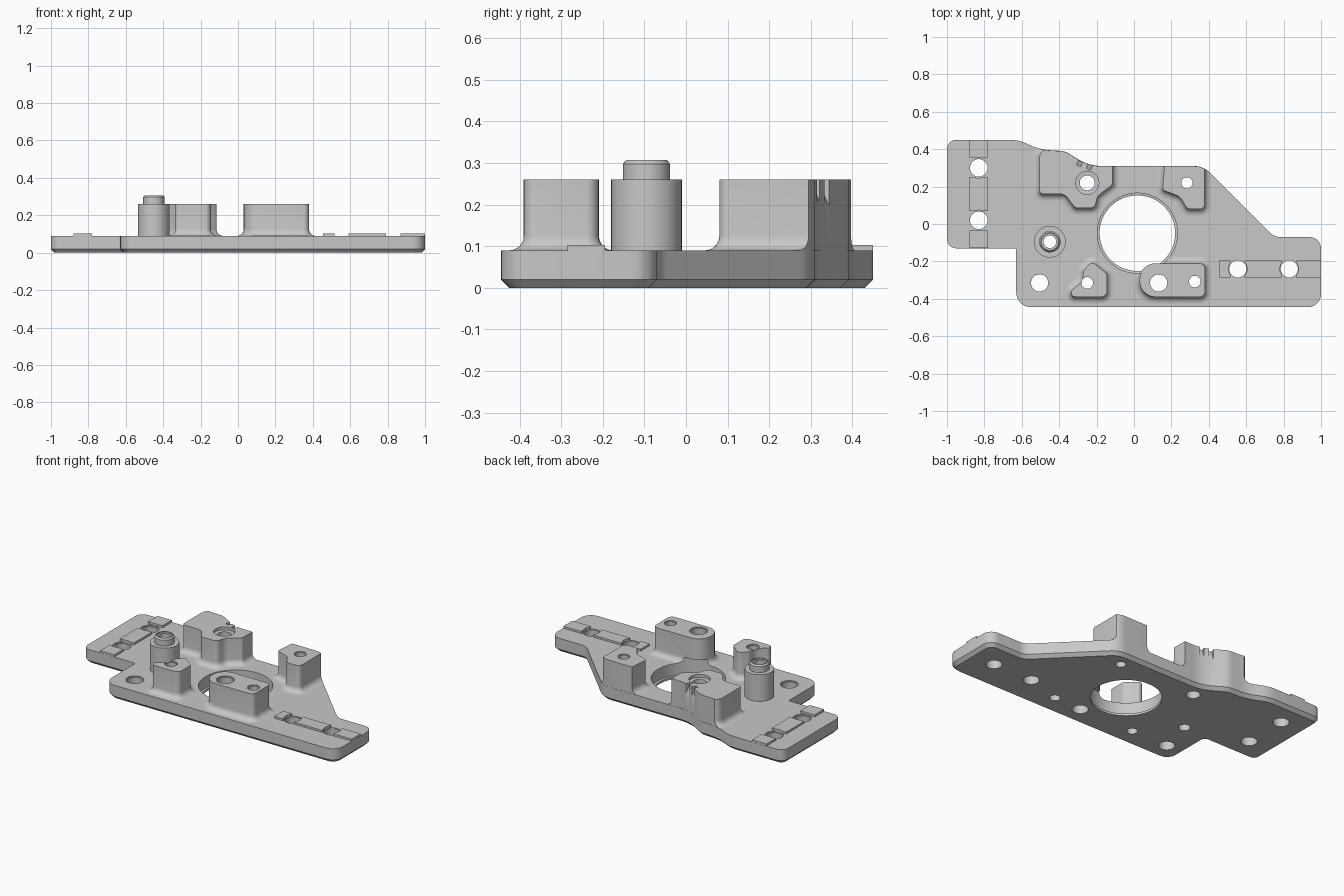
import bpy, bmesh, math
from mathutils import Vector, Matrix

if "Cube" in bpy.data.objects:
    bpy.data.objects.remove(bpy.data.objects["Cube"], do_unlink=True)

TOP, BOSS, PAD = 0.09, 0.26, 0.103   # heights of plate, bosses, pads
GREY = (0.58, 0.58, 0.58, 1)

metal = bpy.data.materials.new("plain grey metal")
metal.use_nodes = True
metal.diffuse_color = GREY
metal.node_tree.nodes["Principled BSDF"].inputs["Base Color"].default_value = GREY


def rounded(corners, steps=7):
    """Counter-clockwise polygon with a fillet radius at every corner."""
    pts = []
    n = len(corners)
    for i, (x, y, r) in enumerate(corners):
        p = Vector((x, y))
        d1 = (Vector(corners[i - 1][:2]) - p).normalized()
        d2 = (Vector(corners[(i + 1) % n][:2]) - p).normalized()
        half = d1.angle(d2) / 2
        t = r / math.tan(half)
        c = p + (d1 + d2).normalized() * r / math.sin(half)
        u, v = (p + d1 * t - c).normalized(), (p + d2 * t - c).normalized()
        pts += [c + u.slerp(v, k / steps) * r for k in range(steps + 1)]
    area = sum(pts[i - 1].cross(pts[i]) for i in range(len(pts)))
    return pts if area > 0 else pts[::-1]


def circle(x, y, r, n=40):
    return [Vector((x + r * math.cos(a), y + r * math.sin(a)))
            for a in (2 * math.pi * k / n for k in range(n))]


def rect(x0, x1, y0, y1):
    return [Vector(p) for p in ((x0, y0), (x1, y0), (x1, y1), (x0, y1))]


def offset(poly, d):
    out = []
    for i, p in enumerate(poly):
        a = (p - poly[i - 1]).normalized()
        b = (poly[(i + 1) % len(poly)] - p).normalized()
        n1, n2 = Vector((a.y, -a.x)), Vector((b.y, -b.x))
        out.append(p + (n1 + n2) * d / (1 + n1.dot(n2)))
    return out


def loft(bm, poly, rings):
    """Closed solid through copies of poly, each ring being (offset, z)."""
    loops = [[bm.verts.new((p.x, p.y, z)) for p in offset(poly, d)] for d, z in rings]
    n = len(poly)
    for lo, hi in zip(loops, loops[1:]):
        for i in range(n):
            j = (i + 1) % n
            bm.faces.new((lo[i], lo[j], hi[j], hi[i]))
    bm.faces.new(loops[0][::-1])
    bm.faces.new(loops[-1])


def finish(name, bm):
    me = bpy.data.meshes.new(name)
    bm.to_mesh(me)
    bm.free()
    me.materials.append(metal)
    ob = bpy.data.objects.new(name, me)
    bpy.context.collection.objects.link(ob)
    return ob


def solid(name, poly, rings):
    bm = bmesh.new()
    loft(bm, poly, rings)
    return finish(name, bm)


def boolean(ob, cutter, operation="DIFFERENCE"):
    mod = ob.modifiers.new(operation, "BOOLEAN")
    mod.object, mod.operation, mod.solver = cutter, operation, "EXACT"


# Plate with a chamfered underside
outline = rounded([
    (-1, .45, .05), (-.62, .45, .2), (-.5, .397, .3), (-.37, .39, .1), (-.24, .31, .25),
    (.37, .31, .12), (.75, -.07, .08), (1, -.07, .06), (1, -.445, .07),
    (-.63, -.445, .08), (-.63, -.13, .01), (-1, -.13, .05)])
parts = [solid("base_plate", outline, [(-.02, 0), (0, .02), (0, TOP)])]

# Bosses with a filleted foot
FOOT = .035
foot = [(FOOT, TOP - .006)] + [
    (FOOT * (1 - math.sin(a)), TOP + FOOT * (1 - math.cos(a)))
    for a in (math.pi / 2 * k / 6 for k in range(7))] + [(0, BOSS)]
back_right = solid("back_right_boss", rounded([
    (-.505, .16, .02), (-.37, .16, .05), (-.315, .085, .03), (-.21, .085, .03),
    (-.195, .15, .05), (-.115, .21, .02), (-.115, .45, .01), (-.505, .395, .045)]), foot)
back_left = solid("back_left_boss", rounded([
    (.152, .182, .02), (.245, .147, .06), (.285, .08, .03), (.377, .08, .025),
    (.377, .4, .01), (.17, .4, .01)]), foot)
parts += [back_right, back_left]
parts.append(solid("front_right_boss", rounded([
    (-.335, -.39, .022), (-.145, -.39, .03), (-.145, -.265, .03), (-.225, -.2, .025),
    (-.27, -.25, .025), (-.275, -.305, .05), (-.335, -.355, .02)]), foot))
parts.append(solid("front_left_boss", rounded([
    (.03, -.39, .085), (.38, -.39, .03), (.38, -.21, .03), (.03, -.21, .085)]), foot))

# Stepped locating post
parts.append(solid("locating_post", circle(-.45, -.095, .085), [
    (0, TOP - .006), (0, BOSS), (-.028, BOSS), (-.028, .298), (-.036, .307)]))

# Raised pads beside the mounting holes
for k, (y0, y1) in enumerate([(-.129, -.035), (.07, .25), (.355, .449)]):
    parts.append(solid(f"right_pad_{k + 1}", rect(-.88, -.78, y0, y1), [(0, TOP - .006), (0, PAD)]))
for k, (x0, x1) in enumerate([(.455, .515), (.592, .79), (.87, .999)]):
    parts.append(solid(f"left_pad_{k + 1}", rect(x0, x1, -.285, -.195), [(0, TOP - .006), (0, PAD)]))

# Bosses on the rim end flush with the plate edge
clip = solid("rim_clip", outline, [(-.001, -.1), (-.001, .5)])
boolean(back_right, clip, "INTERSECT")
boolean(back_left, clip, "INTERSECT")

# Two tapering notches in the back of the back right boss
bm = bmesh.new()
for x, y in ((-.285, .338), (-.232, .32)):
    m = (Matrix.Translation((x, y, .2)) @ Matrix.Rotation(-.4, 4, "Z") @ Matrix.Rotation(.46, 4, "X")
         @ Matrix.Translation((0, .04, .04)) @ Matrix.Diagonal((.024, .08, .2, 1)))
    bmesh.ops.create_cube(bm, size=1, matrix=m)
notches = finish("notch_cutter", bm)
boolean(back_right, notches)

# Drilled holes: x, y, radius, top height, rim width, rim depth
bm = bmesh.new()
for x, y, r, z, w, d in [
        (-.83, .3, .047, TOP, .007, .007), (-.83, .02, .047, TOP, .007, .007),
        (.555, -.24, .046, TOP, .004, .004), (.83, -.24, .046, TOP, .004, .004),
        (-.505, -.315, .046, TOP, .006, .006), (-.45, -.095, .034, .307, .01, .01),
        (-.25, .22, .04, BOSS, .022, .02), (.283, .22, .03, BOSS, .005, .005),
        (-.25, -.315, .031, BOSS, .006, .006), (.132, -.315, .046, BOSS, .006, .006),
        (.325, -.308, .031, BOSS, .005, .005)]:
    loft(bm, circle(x, y, r, 32), [(0, -.1), (0, z - d), (w, z - d * .9), (w, z + .1)])
# Stepped central bore
loft(bm, circle(.018, -.049, .202, 72), [(0, -.1), (0, .014), (.012, .016), (.012, TOP + FOOT)])
drill = finish("drill_cutter", bm)
for ob in parts:
    boolean(ob, drill)

# Bake the cuts, remove the cutters, shade
bpy.context.view_layer.update()
deps = bpy.context.evaluated_depsgraph_get()
baked = [bpy.data.meshes.new_from_object(ob.evaluated_get(deps)) for ob in parts]
for ob, me in zip(parts, baked):
    ob.modifiers.clear()
    ob.data = me
for cutter in (clip, notches, drill):
    bpy.data.objects.remove(cutter, do_unlink=True)
bpy.ops.object.select_all(action="DESELECT")
for ob in parts:
    ob.select_set(True)
bpy.context.view_layer.objects.active = parts[0]
bpy.ops.object.shade_smooth_by_angle(angle=math.radians(30))
